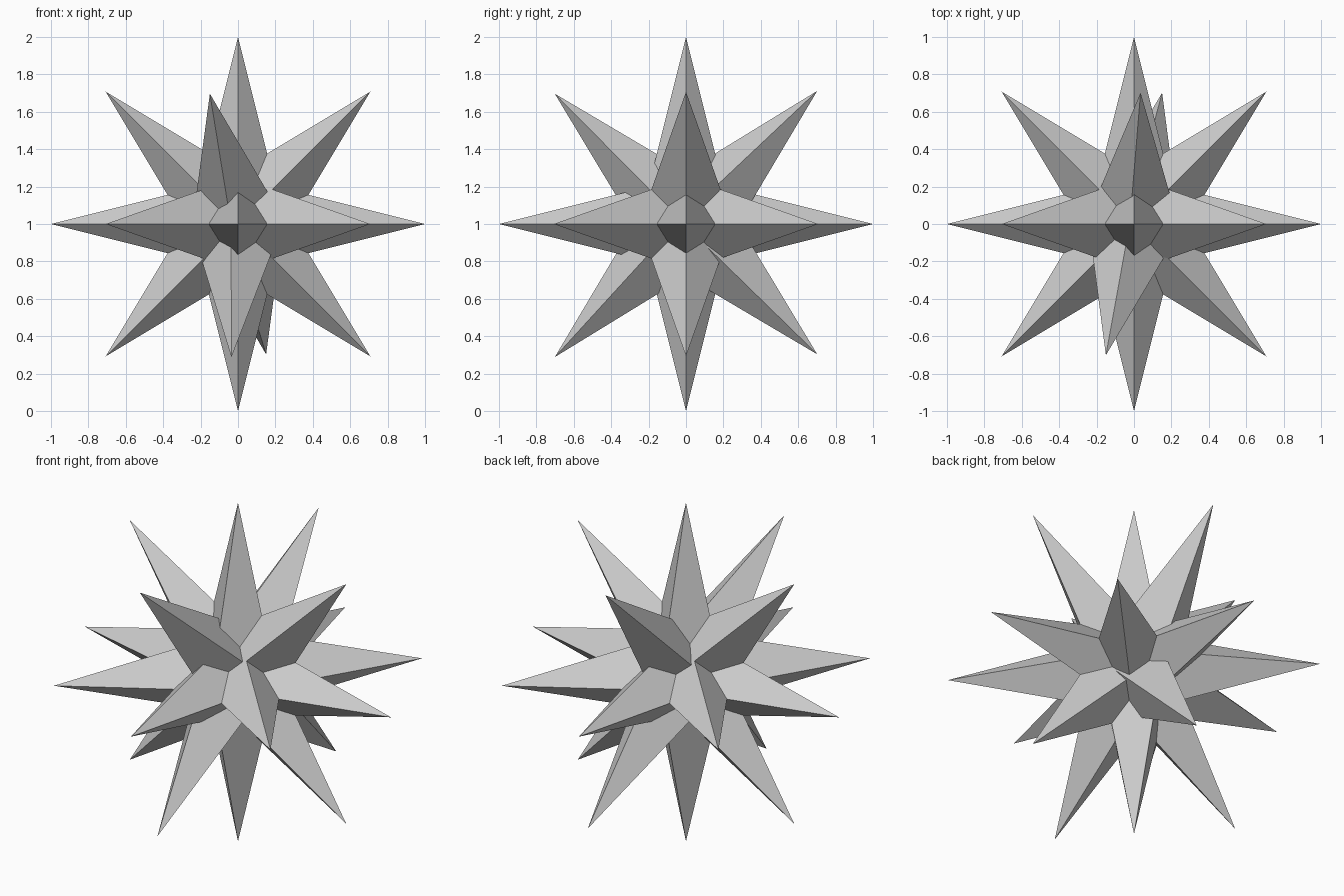
import bpy
import bmesh
from mathutils import Vector

cube = bpy.data.objects.get("Cube")
if cube:
    bpy.data.objects.remove(cube, do_unlink=True)

RADIUS = 0.25
CENTRE = Vector((0, 0, 1))

grey = bpy.data.materials.new("plain_grey")
grey.use_nodes = True
colour = (0.6, 0.6, 0.6, 1)
grey.diffuse_color = colour
grey.node_tree.nodes["Principled BSDF"].inputs["Base Color"].default_value = colour


def double_spike(name, axis, up):
    """Long four-sided bipyramid through the centre, with a waist corner towards 'up'."""
    axis = Vector(axis).normalized()
    up = Vector(up)
    up = (up - axis * up.dot(axis)).normalized()
    side = axis.cross(up)
    bm = bmesh.new()
    tips = [bm.verts.new(CENTRE + axis * s) for s in (1, -1)]
    waist = [bm.verts.new(CENTRE + d * RADIUS) for d in (up, side, -up, -side)]
    for i in range(4):
        a, b = waist[i], waist[(i + 1) % 4]
        bm.faces.new((tips[0], a, b))
        bm.faces.new((tips[1], b, a))
    bmesh.ops.recalc_face_normals(bm, faces=bm.faces)
    mesh = bpy.data.meshes.new(name)
    bm.to_mesh(mesh)
    bm.free()
    mesh.materials.append(grey)
    bpy.context.collection.objects.link(bpy.data.objects.new(name, mesh))


X, Y, Z = (1, 0, 0), (0, 1, 0), (0, 0, 1)

# Spikes along the main axes
double_spike("side_spikes", X, Z)
double_spike("front_back_spikes", Y, Z)
double_spike("vertical_spikes", Z, X)

# Diagonal spikes in the upright and level planes
for s, label in ((1, "left"), (-1, "right")):
    double_spike("upright_diagonal_" + label, (s, 0, 1), Y)
    double_spike("level_diagonal_" + label, (s, 1, 0), Z)

# Slightly tilted crossing pair leaning front to back
lean_front = (-0.15, -0.7, 0.695)
lean_back = (0.035, 0.7, 0.71)
double_spike("tilted_spikes_front", lean_front, lean_back)
double_spike("tilted_spikes_back", lean_back, lean_front)
